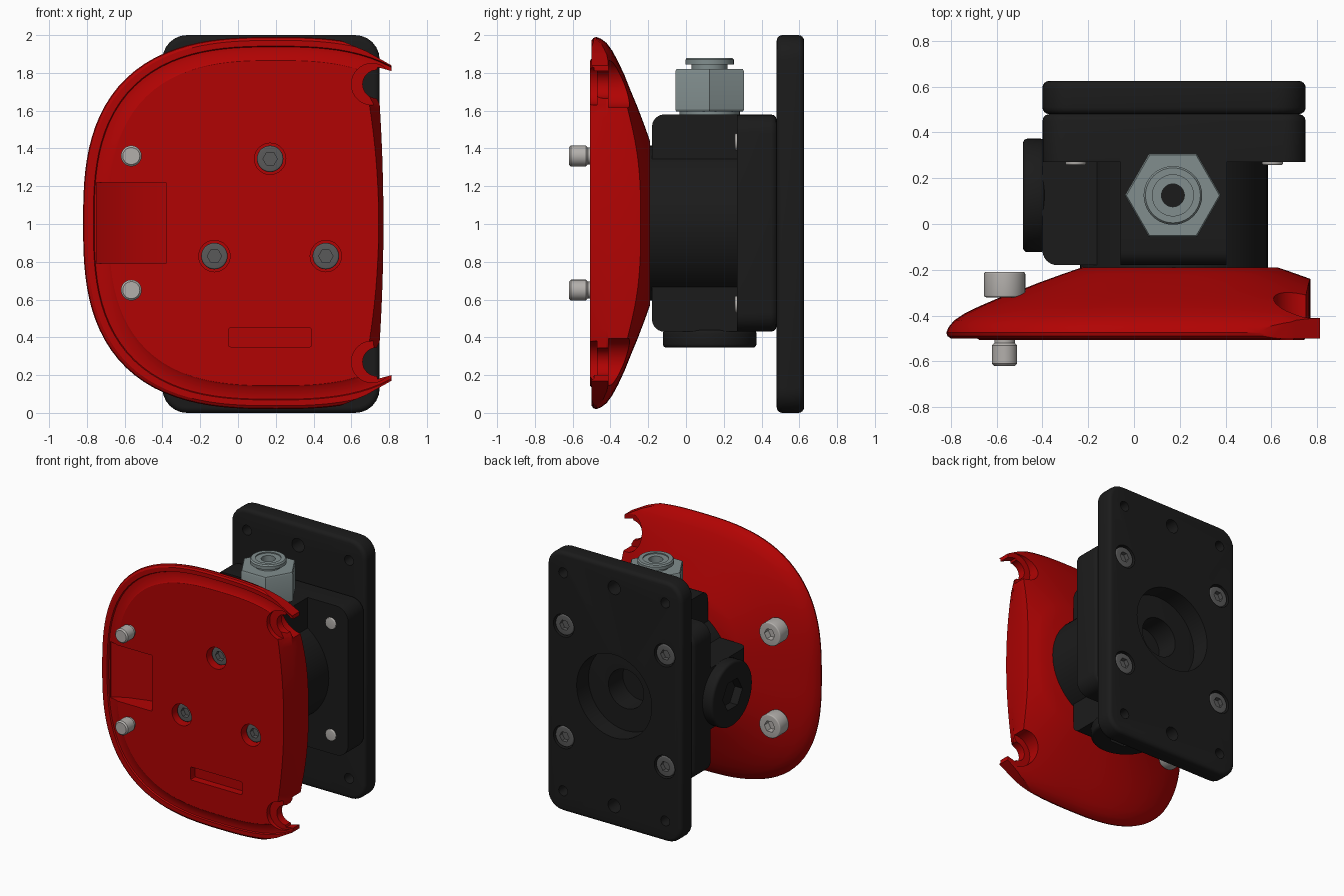
import bpy, bmesh, math

if "Cube" in bpy.data.objects:
    bpy.data.objects.remove(bpy.data.objects["Cube"])

CX, CZ = 0.175, 1.005          # shared axis of body, flange and plate


def mat(name, rgb):
    m = bpy.data.materials.new(name)
    m.diffuse_color = (*rgb, 1)
    m.use_nodes = True
    m.node_tree.nodes["Principled BSDF"].inputs["Base Color"].default_value = m.diffuse_color
    return m


RED = mat("red_paint", (0.44, 0.001, 0.001))
BLACK = mat("black_metal", (0.011, 0.011, 0.011))
NUT = mat("grey_green_metal", (0.22, 0.27, 0.27))
STEEL = mat("bright_steel", (0.45, 0.43, 0.41))
DARK = mat("dark_steel", (0.1, 0.1, 0.1))


def circle(a, b, r, n=40):
    return [(a + r * math.cos(2 * math.pi * i / n), b + r * math.sin(2 * math.pi * i / n)) for i in range(n)]


def rrect(a, b, ha, hb, r, n=6):
    pts = []
    for k, (sa, sb) in enumerate([(1, 1), (-1, 1), (-1, -1), (1, -1)]):
        for i in range(n + 1):
            t = math.pi / 2 * (k + i / n)
            pts.append((a + sa * (ha - r) + r * math.cos(t), b + sb * (hb - r) + r * math.sin(t)))
    return pts


def apply(ob, mod):
    bpy.context.view_layer.objects.active = ob
    bpy.ops.object.modifier_apply(modifier=mod.name)


def stack(name, axis, sections, material=None, bevel=0):
    """Loft 2D sections [(position, points)] along an axis and cap the ends."""
    place = {'x': lambda t, a, b: (t, a, b), 'y': lambda t, a, b: (a, t, b), 'z': lambda t, a, b: (a, b, t)}[axis]
    bm = bmesh.new()
    rings = [[bm.verts.new(place(t, a, b)) for a, b in pts] for t, pts in sections]
    n = len(rings[0])
    for r0, r1 in zip(rings, rings[1:]):
        for i in range(n):
            bm.faces.new((r0[i], r0[(i + 1) % n], r1[(i + 1) % n], r1[i]))
    bm.faces.new(rings[0])
    bm.faces.new(rings[-1])
    bmesh.ops.recalc_face_normals(bm, faces=bm.faces)
    me = bpy.data.meshes.new(name)
    bm.to_mesh(me)
    bm.free()
    ob = bpy.data.objects.new(name, me)
    bpy.context.collection.objects.link(ob)
    if material:
        me.materials.append(material)
    if bevel:
        m = ob.modifiers.new("bevel", 'BEVEL')
        m.width, m.segments, m.limit_method, m.angle_limit = bevel, 4, 'ANGLE', math.radians(50)
        apply(ob, m)
    return ob


def rod(name, axis, t0, t1, c, r, material=None, n=40, bevel=0):
    return stack(name, axis, [(t0, circle(*c, r, n)), (t1, circle(*c, r, n))], material, bevel)


def cut(ob, *cutters):
    for c in cutters:
        c.hide_render = True
        m = ob.modifiers.new("cut", 'BOOLEAN')
        m.operation, m.solver, m.object = 'DIFFERENCE', 'EXACT', c
        apply(ob, m)
        bpy.data.objects.remove(c, do_unlink=True)


def hole(axis, t0, t1, c, r, n=32):
    return rod("cutter", axis, t0, t1, c, r, None, n)


# Red domed cover: scaled superellipse sections
def oval(s, n=2.75, count=112):
    pts = []
    sz = s + 0.08 * s * (1 - s)
    for i in range(count):
        t = 2 * math.pi * i / count
        c, d = math.cos(t), math.sin(t)
        k = (abs(c) ** n + abs(d) ** n) ** (-1 / n)
        pts.append((0.2 + 1.02 * s * k * c, CZ + 0.985 * sz * k * d))
    return pts


levels = [(-.507, .865), (-.50, .875), (-.488, .925), (-.488, .942), (-.50, .947), (-.50, .98), (-.49, .995),
          (-.475, 1), (-.45, .99), (-.42, .965), (-.39, .92), (-.36, .86), (-.325, .78), (-.295, .7),
          (-.255, .6), (-.218, .5), (-.19, .42)]
cover = stack("cover", 'y', [(y, oval(s)) for y, s in levels], RED)


# Trim the right side to a bowed, drafted edge with pointed horns
def trim(x, bow):
    half = [(x - bow * (i / 9) ** 2, i * 0.07) for i in range(10)]
    half += [(0.70, 0.72), (0.74, 0.825), (0.812, 0.805), (0.812, 0.835), (0.68, 0.91), (0.5, 0.985),
             (0.5, 1.2), (1.6, 1.2)]
    return [(a, CZ - d) for a, d in reversed(half)] + [(a, CZ + d) for a, d in half[1:]]


cut(cover, stack("cutter", 'y', [(-.7, trim(.745, .05)), (-.505, trim(.745, .05)),
                                 (-.42, trim(.77, .02)), (0, trim(.77, .02))]))

# Stepped notches beside the horns
for s in (-1, 1):
    z = CZ + s * 0.735
    cut(cover, hole('y', -.6, -.47, (0.71, z), .11), hole('y', -.6, 0, (0.735, z), .075),
        hole('y', -.41, 0, (0.735, z), .125))

# Thumb recess with sloping floor, and the lower slot
wedge = [(-.75, -.6), (-.38, -.6), (-.38, -.36), (-.5, -.375), (-.65, -.42), (-.75, -.475)]
cut(cover, stack("cutter", 'z', [(0.79, wedge), (1.22, wedge)]))
slot = rrect(0.17, 0.40, 0.22, 0.05, 0.01, 2)
cut(cover, stack("cutter", 'y', [(-.6, slot), (-.45, slot)]))

# Recessed cover screws
for i, c in enumerate([(0.17, 1.345), (-.125, .83), (.465, .83)]):
    cut(cover, hole('y', -.6, -.40, c, .083))
    b = rod(f"cover_screw_{i}", 'y', -.465, -.39, c, .07, DARK, 32, .008)
    cut(b, hole('y', -.5, -.43, c, .038, 6))

# Clamp screws: tips at the front, socket heads at the back
for i, z in enumerate((.65, 1.36)):
    c = (-.565, z)
    stack(f"clamp_screw_tip_{i}", 'y', [(t, circle(*c, r)) for t, r in
          [(-.62, .045), (-.61, .055), (-.53, .055), (-.52, .045), (-.35, .045)]], STEEL)
    b = rod(f"clamp_screw_head_{i}", 'y', -.32, -.21, c, .09, STEEL, 40, .008)
    cut(b, hole('y', -.26, -.1, c, .045, 6))

# Valve body: round hub crossed by an upright bar and a left arm
rod("body_hub", 'y', -.195, .3, (CX, CZ), .41, BLACK, 80)
bar = rrect(.11, CZ, .29, .575, .065)
upright = stack("upright_port_bar", 'x', [(-.06, bar), (.405, bar)], BLACK)
arm = rrect(-.1, .11, .3, .29, .065)
left_arm = stack("left_port_arm", 'z', [(CZ - .235, arm), (CZ + .235, arm)], BLACK)

# Port plugs with hex sockets
p = rod("left_plug", 'x', -.485, -.39, (.125, CZ), .248, BLACK, 56, .02)
cut(p, hole('x', -.6, -.42, (.125, CZ), .12, 6))
p = rod("bottom_plug", 'z', .345, .44, (CX, .125), .248, BLACK, 56, .02)
cut(p, hole('z', .2, .41, (CX, .125), .12, 6))

# Square flange, rounded on its rear edge only
flange = stack("flange", 'y', [(t, rrect(CX, CZ, .575 - d, .575 - d, .1 - d)) for t, d in
                               [(.27, 0), (.45, 0), (.465, .004), (.476, .015), (.48, .03)]], BLACK)
for ob in (flange, upright, left_arm):
    cut(ob, hole('y', .305, .6, (CX, CZ), .15, 48))

# Tall mounting plate with rear bore and small screw holes
tall = rrect(CX, 1.0, .575, 1.0, .13)
plate = stack("mounting_plate", 'y', [(.48, tall), (.625, tall)], BLACK, .03)
cut(plate, hole('y', .4, .8, (CX, CZ), .32, 64))
for z in (.16, 1.84):
    for dx, r in ((-.435, .038), (0, .052), (.435, .038)):
        cut(plate, hole('y', .3, .8, (CX + dx, z), r, 24))

# Four plate bolts, with tips showing through the flange
for sx in (-1, 1):
    for sz in (-1, 1):
        c = (CX + sx * .43, CZ + sz * .43)
        cut(plate, hole('y', .56, .8, c, .088))
        b = rod("plate_bolt_head", 'y', .55, .618, c, .078, DARK, 32, .008)
        cut(b, hole('y', .585, .8, c, .04, 6))
        rod("plate_bolt_tip", 'y', .258, .35, c, .045, STEEL, 28, .006)

# Hose fitting: hex nut and collar with bore
c = (CX - .005, .125)
rod("fitting_neck", 'z', 1.55, 1.62, c, .16, NUT)
stack("fitting_nut", 'z', [(t, circle(*c, r, 6)) for t, r in
      [(1.595, .203), (1.605, .21), (1.808, .21), (1.82, .203)]], NUT)
collar = stack("fitting_collar", 'z', [(t, circle(*c, r)) for t, r in
               [(1.81, .095), (1.845, .095), (1.845, .128), (1.87, .128), (1.88, .12)]], NUT)
cut(collar, hole('z', 1.872, 2, c, .09), hole('z', 1.815, 2, c, .05))
rod("fitting_bore", 'z', 1.81, 1.822, c, .052, BLACK)

# Smooth shading with sharp edges kept
bpy.ops.object.select_all(action='DESELECT')
for ob in bpy.context.scene.objects:
    ob.select_set(True)
    bpy.context.view_layer.objects.active = ob
bpy.ops.object.shade_smooth_by_angle(angle=math.radians(30))
